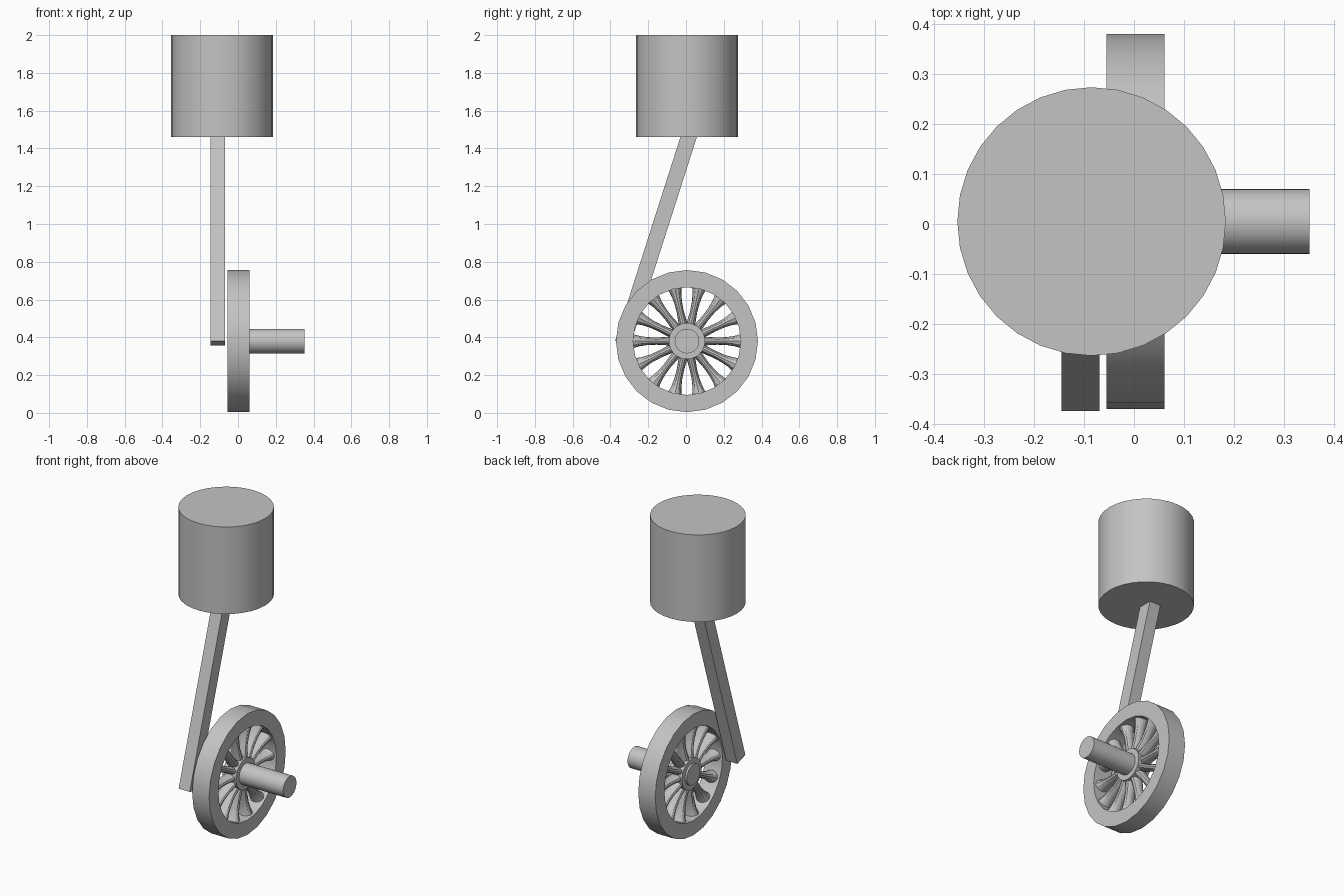
import bpy, bmesh
from math import pi, cos, sin
from mathutils import Vector, Matrix

cube = bpy.data.objects.get("Cube")
if cube:
    bpy.data.objects.remove(cube)

grey = bpy.data.materials.new("plain_grey")
grey.use_nodes = True
colour = (0.55, 0.55, 0.55, 1)
grey.diffuse_color = colour
grey.node_tree.nodes["Principled BSDF"].inputs["Base Color"].default_value = colour

HUB = Vector((0, 0.005, 0.38))
RIM_IN, RIM_OUT = 0.285, 0.376
SPOKES = 14


def finish(name, bm, smooth=True):
    bmesh.ops.recalc_face_normals(bm, faces=bm.faces)
    mesh = bpy.data.meshes.new(name)
    bm.to_mesh(mesh)
    bm.free()
    mesh.materials.append(grey)
    obj = bpy.data.objects.new(name, mesh)
    bpy.context.collection.objects.link(obj)
    if smooth:
        bpy.ops.object.select_all(action='DESELECT')
        obj.select_set(True)
        bpy.context.view_layer.objects.active = obj
        bpy.ops.object.shade_smooth_by_angle(angle=pi / 6)
    return obj


def loft(bm, rings, closed=False):
    """Skin a list of point rings; cap the ends unless the loft is closed."""
    loops = [[bm.verts.new(p) for p in ring] for ring in rings]
    pairs = list(zip(loops, loops[1:]))
    if closed:
        pairs.append((loops[-1], loops[0]))
    else:
        bm.faces.new(loops[0])
        bm.faces.new(loops[-1])
    for a, b in pairs:
        for i in range(len(a)):
            j = (i + 1) % len(a)
            bm.faces.new((a[i], a[j], b[j], b[i]))


def x_ring(x, radius, sides):
    angles = [2 * pi * i / sides for i in range(sides)]
    return [HUB + Vector((x, radius * sin(a), radius * cos(a))) for a in angles]


def x_cylinder(name, x0, x1, radius, sides):
    bm = bmesh.new()
    loft(bm, [x_ring(x0, radius, sides), x_ring(x1, radius, sides)])
    finish(name, bm)


# Piston
bm = bmesh.new()
bmesh.ops.create_cone(bm, cap_ends=True, segments=32, radius1=0.269, radius2=0.269,
                      depth=0.54, matrix=Matrix.Translation((-0.085, 0.005, 1.73)))
finish("piston", bm)

# Slanted connecting rod with square ends
start = Vector((0, -0.375, 0.381))
along = Vector((0, 0.32, 1)).normalized()
across = Vector((0, along.z, -along.y)) * 0.083
profile = [start, start + across, start + across + along * 1.25, start + along * 1.25]
bm = bmesh.new()
loft(bm, [[p + Vector((x, 0, 0)) for p in profile] for x in (-0.145, -0.069)])
finish("connecting_rod", bm, smooth=False)

# Wheel rim
bm = bmesh.new()
section = [(-0.055, RIM_OUT), (0.061, RIM_OUT), (0.061, RIM_IN), (-0.055, RIM_IN)]
loft(bm, [x_ring(x, r, 24) for x, r in section], closed=True)
finish("wheel_rim", bm)

# Flared spokes: distance from hub, half width, half depth
stations = [(0.07, 0.022, 0.042), (0.11, 0.022, 0.038), (0.16, 0.019, 0.032),
            (0.21, 0.021, 0.032), (0.25, 0.027, 0.036), (0.275, 0.034, 0.042),
            (0.295, 0.042, 0.046)]
bm = bmesh.new()
for k in range(SPOKES):
    a = 2 * pi * k / SPOKES
    out, side = Vector((0, cos(a), sin(a))), Vector((0, -sin(a), cos(a)))
    rings = []
    for dist, width, depth in stations:
        centre = HUB + out * dist + Vector((0.003, 0, 0))
        rings.append([centre + side * (width * cos(t)) + Vector((depth * sin(t), 0, 0))
                      for t in [2 * pi * i / 12 for i in range(12)]])
    loft(bm, rings)
finish("wheel_spokes", bm)

# Hub and axle
x_cylinder("wheel_hub", -0.043, 0.05, 0.096, 32)
x_cylinder("axle", -0.055, 0.352, 0.065, 32)
